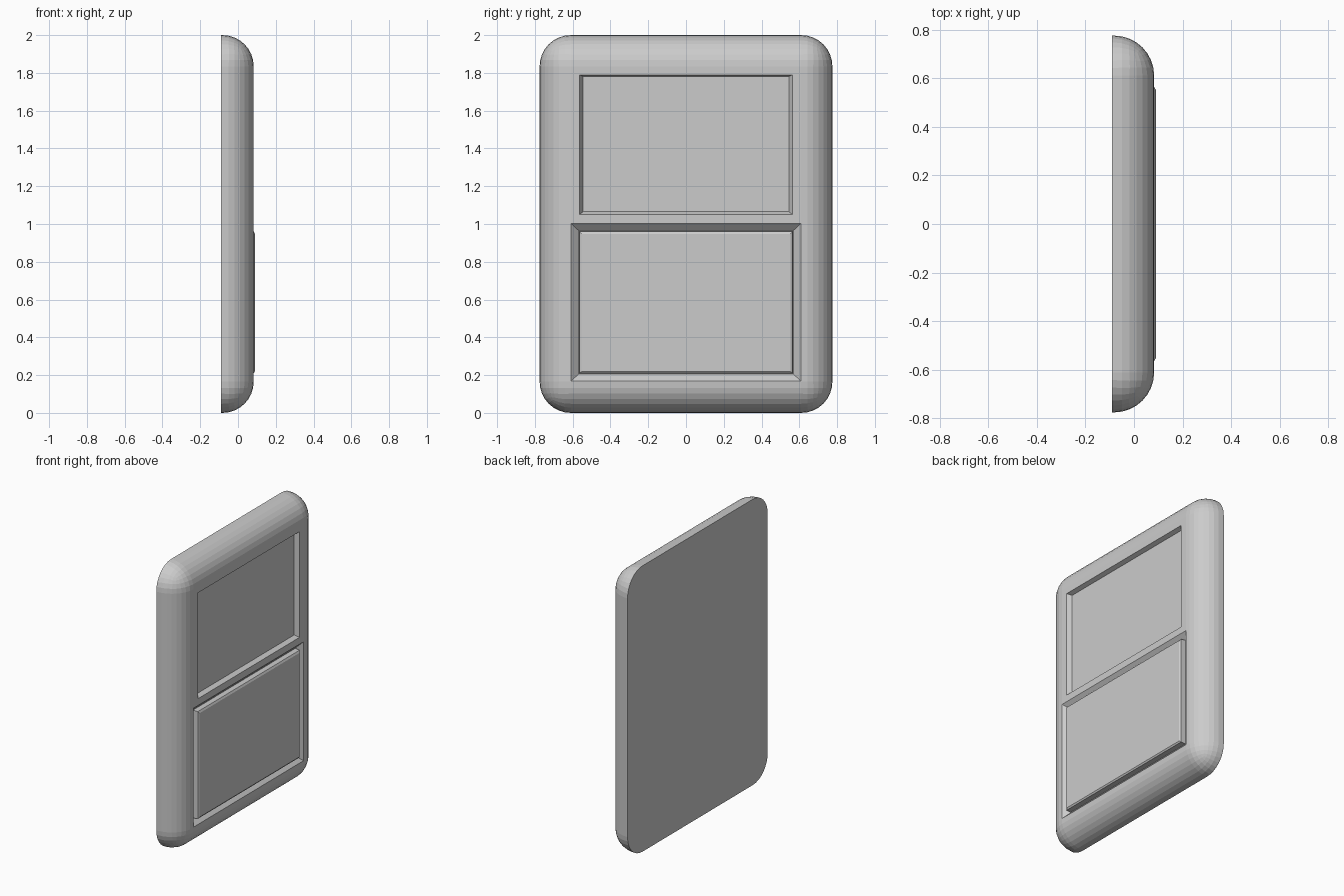
import bpy
import bmesh

default_cube = bpy.data.objects.get("Cube")
if default_cube:
    bpy.data.objects.remove(default_cube, do_unlink=True)

BACK, FRONT = -0.09, 0.083
HALF_WIDTH, HEIGHT, ROUND = 0.775, 2.0, 0.165

plastic = bpy.data.materials.new("light_grey_plastic")
plastic.use_nodes = True
colour = (0.6, 0.6, 0.6, 1)
plastic.diffuse_color = colour
plastic.node_tree.nodes["Principled BSDF"].inputs["Base Color"].default_value = colour


def add_object(name, bm):
    bmesh.ops.recalc_face_normals(bm, faces=bm.faces)
    mesh = bpy.data.meshes.new(name)
    bm.to_mesh(mesh)
    bm.free()
    mesh.materials.append(plastic)
    obj = bpy.data.objects.new(name, mesh)
    bpy.context.collection.objects.link(obj)
    return obj


def loft(name, rings):
    """Closed solid through rectangles given as (x, half_width, z_low, z_high)."""
    bm = bmesh.new()
    loops = []
    for x, w, low, high in rings:
        corners = ((-w, low), (w, low), (w, high), (-w, high))
        loops.append([bm.verts.new((x, y, z)) for y, z in corners])
    bm.faces.new(loops[0])
    bm.faces.new(loops[-1])
    for a, b in zip(loops, loops[1:]):
        for i in range(4):
            j = (i + 1) % 4
            bm.faces.new((a[i], a[j], b[j], b[i]))
    return add_object(name, bm)


def carve(body, cutter):
    cutter.hide_render = True
    mod = body.modifiers.new("recess", "BOOLEAN")
    mod.operation = "DIFFERENCE"
    mod.solver = "EXACT"
    mod.object = cutter
    bpy.context.view_layer.objects.active = body
    bpy.ops.object.modifier_apply(modifier=mod.name)
    bpy.data.objects.remove(cutter, do_unlink=True)


# Wall plate: a fully rounded block sliced flat at the back
bm = bmesh.new()
bmesh.ops.create_cube(bm, size=1)
depth = 0.4
for v in bm.verts:
    v.co.x = FRONT - depth / 2 + v.co.x * depth
    v.co.y *= HALF_WIDTH * 2
    v.co.z = (v.co.z + 0.5) * HEIGHT
bmesh.ops.bevel(bm, geom=bm.edges[:], offset=ROUND, offset_type="OFFSET",
                segments=8, profile=0.5, affect="EDGES")
cut = bmesh.ops.bisect_plane(bm, geom=bm.verts[:] + bm.edges[:] + bm.faces[:],
                             plane_co=(BACK, 0, 0), plane_no=(1, 0, 0),
                             clear_inner=True)
rim = [e for e in cut["geom_cut"] if isinstance(e, bmesh.types.BMEdge)]
bmesh.ops.contextual_create(bm, geom=rim)
plate = add_object("wall_plate", bm)

# Sunken upper button
carve(plate, loft("upper_recess", [
    (FRONT - 0.03, 0.545, 1.065, 1.78),
    (FRONT, 0.563, 1.05, 1.79),
    (FRONT + 0.05, 0.563, 1.05, 1.79)]))

# Bevelled well around the lower button
carve(plate, loft("lower_recess", [
    (FRONT - 0.035, 0.568, 0.205, 0.965),
    (FRONT, 0.608, 0.17, 1.002),
    (FRONT + 0.05, 0.608, 0.17, 1.002)]))

# Raised lower button
loft("lower_button", [
    (FRONT - 0.04, 0.566, 0.207, 0.963),
    (FRONT, 0.563, 0.21, 0.96),
    (0.09, 0.552, 0.22, 0.947)])
